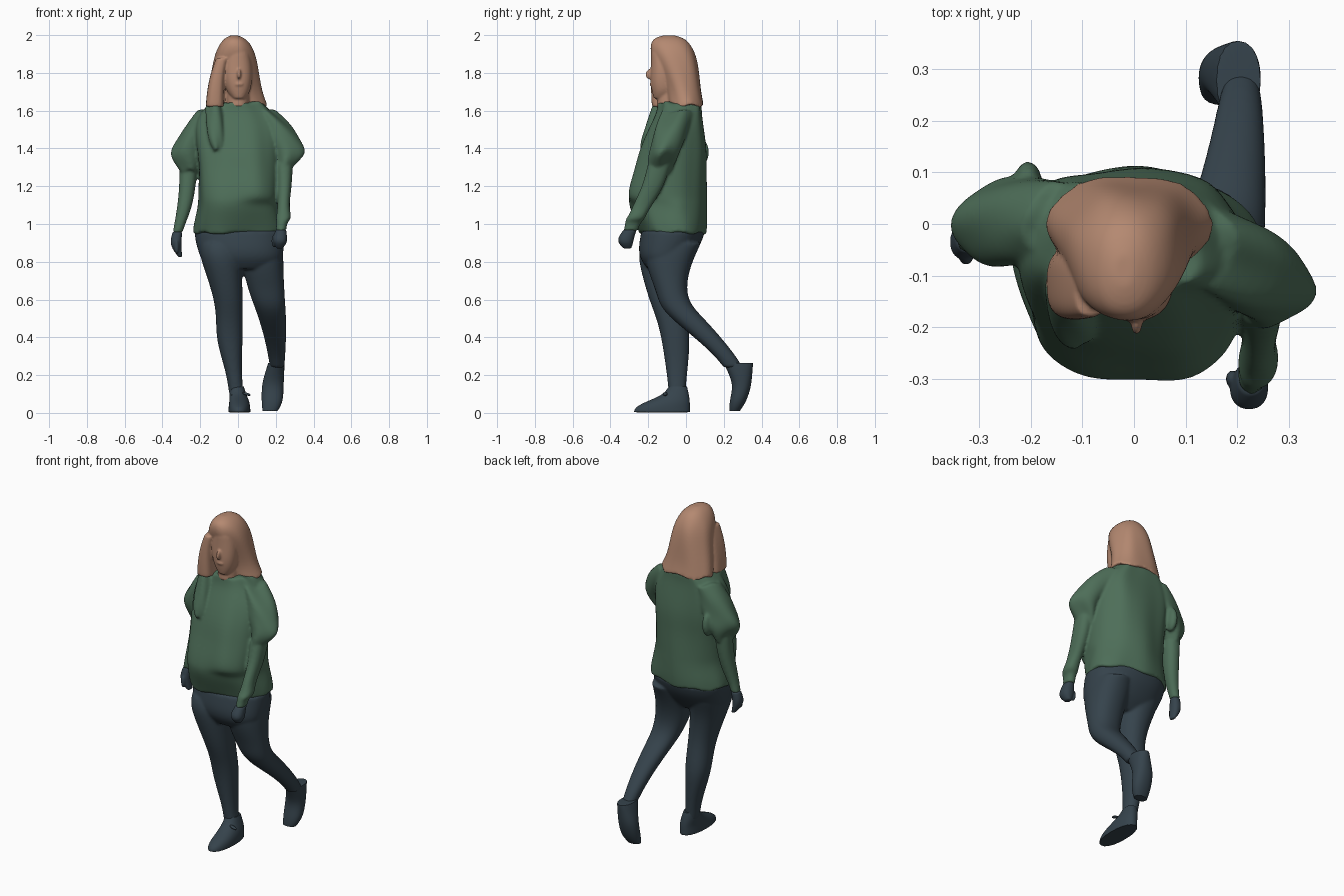
import bpy, bmesh, math
from mathutils import Vector

cube = bpy.data.objects.get("Cube")
if cube:
    bpy.data.objects.remove(cube, do_unlink=True)


def material(name, colour):
    mat = bpy.data.materials.new(name)
    mat.use_nodes = True
    mat.diffuse_color = (*colour, 1)
    mat.node_tree.nodes["Principled BSDF"].inputs["Base Color"].default_value = (*colour, 1)
    return mat


TAN = material("warm tan", (0.46, 0.25, 0.165))
GREEN = material("forest green", (0.075, 0.155, 0.098))
SLATE = material("dark slate", (0.036, 0.056, 0.072))
SEGMENTS = 20
# Counteracts the shrinkage caused by subdividing a round section
SWELL = 6 / (4 + 2 * math.cos(math.tau / SEGMENTS))


def loft(name, mat, rings, skew=0.0, square=0.9, shape=None):
    """Skin horizontal sections given as x min, x max, y min, y max, z in hundredths."""
    bm = bmesh.new()
    loops = []
    for x0, x1, y0, y1, z in rings:
        loop = []
        for i in range(SEGMENTS):
            a = math.tau * i / SEGMENTS
            c, s = math.cos(a), math.sin(a)
            c = math.copysign(abs(c) ** square, c) * SWELL
            s = math.copysign(abs(s) ** square, s) * SWELL
            dx = (x1 - x0) / 2 * c
            p = Vector(((x0 + x1) / 2 + dx, (y0 + y1) / 2 + (y1 - y0) / 2 * s - skew * dx, z)) / 100
            loop.append(bm.verts.new(shape(p, a) if shape else p))
        loops.append(loop)
    for low, high in zip(loops, loops[1:]):
        for i in range(SEGMENTS):
            j = (i + 1) % SEGMENTS
            bm.faces.new((low[i], low[j], high[j], high[i]))
    # Creased caps keep hems and soles crisp
    crease = bm.edges.layers.float.new("crease_edge")
    for loop in (loops[0], loops[-1]):
        for edge in bm.faces.new(loop).edges:
            edge[crease] = 0.8
    bmesh.ops.recalc_face_normals(bm, faces=bm.faces)
    return finish(name, mat, bm)


def select(parts):
    bpy.ops.object.select_all(action="DESELECT")
    for part in parts:
        part.select_set(True)
    bpy.context.view_layer.objects.active = parts[0]


def finish(name, mat, bm, levels=2):
    mesh = bpy.data.meshes.new(name)
    bm.to_mesh(mesh)
    bm.free()
    mesh.materials.append(mat)
    obj = bpy.data.objects.new(name, mesh)
    bpy.context.collection.objects.link(obj)
    sub = obj.modifiers.new("round", "SUBSURF")
    sub.levels = sub.render_levels = levels
    select([obj])
    bpy.ops.object.shade_smooth_by_angle(angle=math.radians(50))
    return obj


def blob(name, mat, centre, size, tilt=(0, 0, 0)):
    """Small rounded detail."""
    bm = bmesh.new()
    bmesh.ops.create_icosphere(bm, subdivisions=2, radius=1)
    obj = finish(name, mat, bm, 1)
    obj.location, obj.scale, obj.rotation_euler = centre, size, tilt
    return obj


def weld(name, parts, voxel=0.008, passes=3):
    """Fuse overlapping parts into one continuous skin."""
    select(parts)
    bpy.ops.object.convert(target="MESH")
    bpy.ops.object.join()
    obj = bpy.context.view_layer.objects.active
    obj.name = name
    remesh = obj.modifiers.new("fuse", "REMESH")
    remesh.mode, remesh.voxel_size, remesh.use_smooth_shade = "VOXEL", voxel, True
    soften = obj.modifiers.new("soften", "SMOOTH")
    soften.factor, soften.iterations = 0.5, passes


# Shirt: ragged hem and collar, soft vertical folds, raised flap on the left front
def drape(p, a):
    fold = 0.008 * math.sin(5 * a + 6 * p.z) + 0.005 * math.sin(9 * a)
    p.x += fold * math.cos(a)
    p.y += fold * math.sin(a)
    if p.z < 0.98 or p.z > 1.63:
        p.z += 0.016 * math.sin(7 * a)
    if p.x > 0.01 and p.y < -0.1 and p.z < 1.115:
        p.y += 0.04
    return p


def crumple(p, a):
    fold = 0.006 * math.sin(4 * a + 20 * p.z)
    return p + Vector((fold * math.cos(a), fold * math.sin(a), 0.01 * math.sin(3 * a)))


shirt = loft("shirt", GREEN, [
    (-23.5, 25, -25, 10, 95), (-23, 24.5, -27, 10.5, 100), (-21.5, 23, -30, 10.5, 107),
    (-21, 22.5, -31, 10.5, 111), (-21, 22, -31, 10.5, 114), (-21, 22, -29.5, 10.5, 121),
    (-21, 22, -26.5, 10.5, 130), (-22, 22, -24, 11, 140), (-23, 22, -18.5, 9.5, 152),
    (-20, 18, -15, 8.5, 159), (-14, 13, -14.5, 8.5, 164.5)], skew=0.03, square=0.8, shape=drape)

# Loose sleeves, drooping to a point on the outside
left_sleeve = loft("left_sleeve", GREEN, [
    (20, 26.5, -20, -9, 127.5), (19, 31, -20, -6, 133), (17, 36.5, -19, -4, 138),
    (14, 33.5, -18, -1, 144), (10, 29, -16, 2, 152), (6, 19.5, -12, 5, 160)],
    skew=0.12, square=1.1, shape=crumple)
right_sleeve = loft("right_sleeve", GREEN, [
    (-30, -21, -6, 6, 128), (-33, -18, -7, 7.5, 132), (-36.5, -15, -8, 9, 137.5),
    (-32.5, -13, -8, 9, 144), (-28, -10, -8, 9, 152), (-21.5, -7, -7, 8, 160)],
    skew=-0.12, square=1.05, shape=crumple)
# Gathered cloth behind the right arm
sleeve_fold = blob("sleeve_fold", GREEN, (-0.205, 0.075, 1.38), (0.03, 0.05, 0.08))

# Arms with a cuff at the left wrist
left_arm = loft("left_arm", GREEN, [
    (20, 25.5, -33, -25.5, 96.5), (20.5, 26, -32, -24, 101), (20, 28, -32, -22, 102.5),
    (20.5, 28, -30, -21, 105), (21, 27, -28, -18, 110), (21, 28.5, -23, -11.5, 120),
    (20, 29, -20, -8, 132)])
right_arm = loft("right_arm", GREEN, [
    (-34.5, -29.5, -5.5, 0, 95.5), (-33.5, -27.5, -6, 0.5, 101), (-32, -24, -6, 3, 110),
    (-31, -22.5, -5, 5, 120), (-31, -21, -4, 6, 132)])
shoulder_lock = loft("shoulder_lock", GREEN, [
    (-13, -9, -24, -18, 139), (-16, -7, -24, -14, 144), (-17, -7, -21, -9, 153),
    (-17, -7.5, -17, -6, 163)], shape=crumple)
weld("shirt_and_arms", [shirt, left_sleeve, right_sleeve, sleeve_fold,
                        left_arm, right_arm, shoulder_lock])

# Hands
left_hand = loft("left_hand", SLATE, [
    (20.5, 23.5, -33, -29, 87), (18.5, 26, -36, -28, 90), (18.5, 26, -36, -27.5, 93),
    (20, 25.5, -33, -26, 97)])
right_hand = loft("right_hand", SLATE, [
    (-31.5, -29.5, -5, -1, 82.5), (-35, -30, -7, -0.5, 87), (-36, -30, -7, 0, 91),
    (-34.5, -29.5, -5.5, 0, 96)])
left_thumb = blob("left_thumb", SLATE, (0.19, -0.3, 0.91), (0.013, 0.018, 0.035))
right_thumb = blob("right_thumb", SLATE, (-0.325, -0.065, 0.88), (0.014, 0.015, 0.04))
weld("left_hand", [left_hand, left_thumb], 0.005, 2)
weld("right_hand", [right_hand, right_thumb], 0.005, 2)

# Trousers
hips = loft("hips", SLATE, [
    (-14, 18, -20, -3, 76), (-19.5, 23.5, -24, 2, 81), (-21, 24, -25, 5.5, 86),
    (-22.5, 24.5, -24.5, 8.5, 91), (-23, 24.5, -23.5, 10, 96.5)], skew=0.04)
right_leg = loft("right_leg", SLATE, [
    (-4.5, 3, -9, -0.5, 9), (-6, 2, -10, 0.5, 20), (-9, 2, -11.5, 1.5, 30),
    (-11.5, 2.5, -13, 2, 40), (-11.5, 2.5, -15.5, 0.5, 50), (-12.5, 2.5, -19.5, -1, 60),
    (-17, 2, -23.5, -0.5, 74), (-20.5, 2, -25.5, 3, 84), (-20, 0, -23, 5, 90)])
left_leg = loft("left_leg", SLATE, [
    (17, 24.5, 20, 30, 24), (16, 25, 15.5, 26.5, 30), (14, 25.5, 4.5, 18.5, 40),
    (11, 25.5, -8, 9.5, 50), (8.5, 25, -14, 2.5, 57), (5.5, 24.5, -16, 0, 65),
    (3, 24, -20, 1.5, 75), (1, 24, -22, 5, 84), (3, 23, -21, 8, 90)])
weld("trousers", [hips, right_leg, left_leg], passes=6)

# Shoes: the front one flat, the back one lifted on its toe
loft("right_shoe", SLATE, [
    (-5, 6.5, -27.5, 2, 0.3), (-5, 6.5, -27, 2, 3), (-4.5, 6, -21, 2, 6),
    (-4.5, 4.5, -12, 1.5, 9.5), (-4, 3, -9, 0.5, 14)], skew=-0.1)
loft("left_shoe", SLATE, [
    (13, 21, 23, 28.5, 1), (12.5, 24, 23, 32, 6), (12.5, 24, 25, 34.5, 14),
    (14, 24.5, 23, 35, 20), (16, 24.5, 20, 35.5, 26.5)])
for side in (-1, 1):
    blob("lace_bow", SLATE, (0.015 + side * 0.03, -0.11, 0.1), (0.025, 0.012, 0.008), (0, side * 0.3, 0))


# Head: long hair with wavy ends, face, neck and a forward lock
def strands(p, a):
    wave = 0.004 * math.sin(6 * a + 5 * p.z) if p.z < 1.9 else 0
    p += Vector((wave * math.cos(a), wave * math.sin(a), 0))
    if p.z < 1.65:
        p.z += 0.012 * math.sin(5 * a)
    return p


hair = loft("hair", TAN, [
    (-17, 15.5, -9.5, 9.5, 162.5), (-16, 12.5, -10.5, 8, 170), (-14, 11, -14.5, 7, 180),
    (-12.5, 9.5, -18.5, 5.5, 189), (-10, 7, -19, 2.5, 195), (-7, 3.5, -17, -1, 198.5),
    (-4, 0, -12, -6, 199.8)], square=0.92, shape=strands)
face = loft("face", TAN, [
    (-3, 4, -17, -8, 166.5), (-6, 6.5, -18, -5, 170), (-7.5, 7.5, -19, -5, 176),
    (-8, 7.5, -18.5, -5, 184), (-6, 6, -18.5, -6, 191)])
neck = loft("neck", TAN, [(-6, 6, -15.5, 0, 162), (-6, 6, -15, 0, 172)])
nose = blob("nose", TAN, (0.005, -0.19, 1.795), (0.012, 0.025, 0.032), (-0.4, 0, 0))
lips = blob("lips", TAN, (0.005, -0.183, 1.74), (0.024, 0.01, 0.011))
hair_lock = loft("hair_lock", TAN, [
    (-17, -7.5, -18, -5, 162), (-16.5, -7.5, -18.5, -5, 170), (-14.5, -7, -18.5, -5, 180),
    (-11.5, -5, -18, -6, 188)], square=0.7)
weld("head", [hair, face, neck, nose, lips, hair_lock], 0.006, 3)
